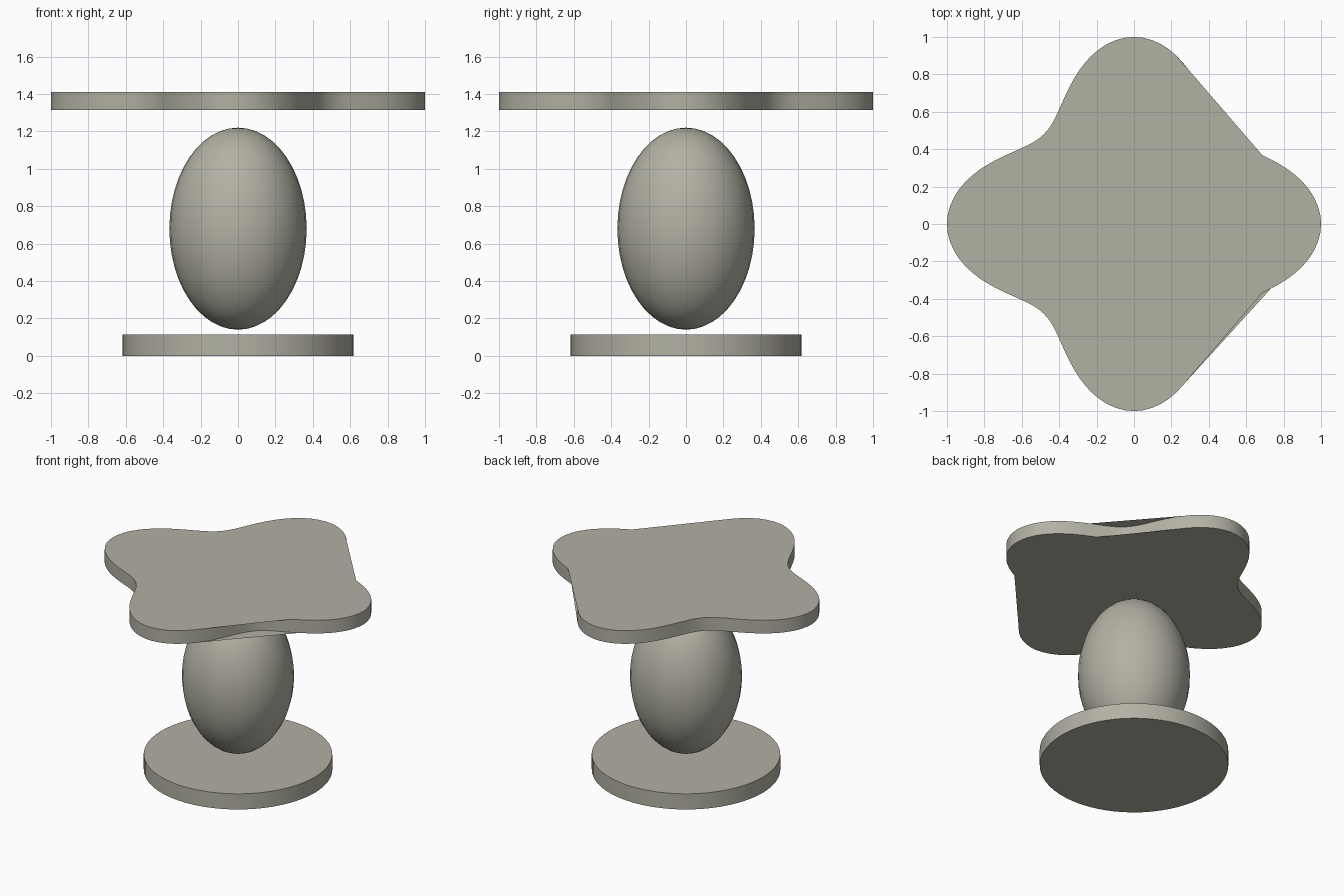
import bpy, bmesh, math

if "Cube" in bpy.data.objects:
    bpy.data.objects.remove(bpy.data.objects["Cube"])

stone = bpy.data.materials.new("warm grey stone")
stone.diffuse_color = (0.45, 0.44, 0.37, 1)
stone.use_nodes = True
stone.node_tree.nodes["Principled BSDF"].inputs["Base Color"].default_value = stone.diffuse_color
SIDES = 128


def finish(obj, name):
    obj.name = obj.data.name = name
    obj.data.materials.append(stone)
    bpy.ops.object.select_all(action='DESELECT')
    obj.select_set(True)
    bpy.context.view_layer.objects.active = obj
    bpy.ops.object.shade_smooth_by_angle(angle=math.radians(35))


# Round base disc
bpy.ops.mesh.primitive_cylinder_add(vertices=64, radius=0.617, depth=0.113,
                                    location=(0, 0, 0.0565))
finish(bpy.context.object, "base_disc")

# Egg-shaped body
bpy.ops.mesh.primitive_uv_sphere_add(segments=32, ring_count=24, radius=1,
                                     location=(0, 0, 0.68))
egg = bpy.context.object
egg.scale = (0.367, 0.367, 0.54)
bpy.ops.object.transform_apply(location=False, rotation=False, scale=True)
finish(egg, "egg_body")


# Four-lobed top plate: wavy wall, with caps bridging the two +x hollows
def ring(bm, z):
    verts = []
    for i in range(SIDES):
        a = math.tau * i / SIDES
        r = 0.84 + 0.16 * math.cos(4 * a)
        verts.append(bm.verts.new((r * math.cos(a), r * math.sin(a), z)))
    return verts


def cap(bm, verts, bridges, up):
    outline = [v for i, v in enumerate(verts)
               if not any(a < i < b for a, b in bridges)]
    bm.faces.new(outline if up else outline[::-1])


bm = bmesh.new()
low, high = ring(bm, 1.315), ring(bm, 1.41)
for i in range(SIDES):
    j = (i + 1) % SIDES
    bm.faces.new((low[i], low[j], high[j], high[i]))
cap(bm, high, [(10, 27), (SIDES - 26, SIDES - 10)], True)
cap(bm, low, [(11, 26), (SIDES - 27, SIDES - 9)], False)
mesh = bpy.data.meshes.new("top_plate")
bm.to_mesh(mesh)
bm.free()
plate = bpy.data.objects.new("top_plate", mesh)
bpy.context.collection.objects.link(plate)
finish(plate, "top_plate")
